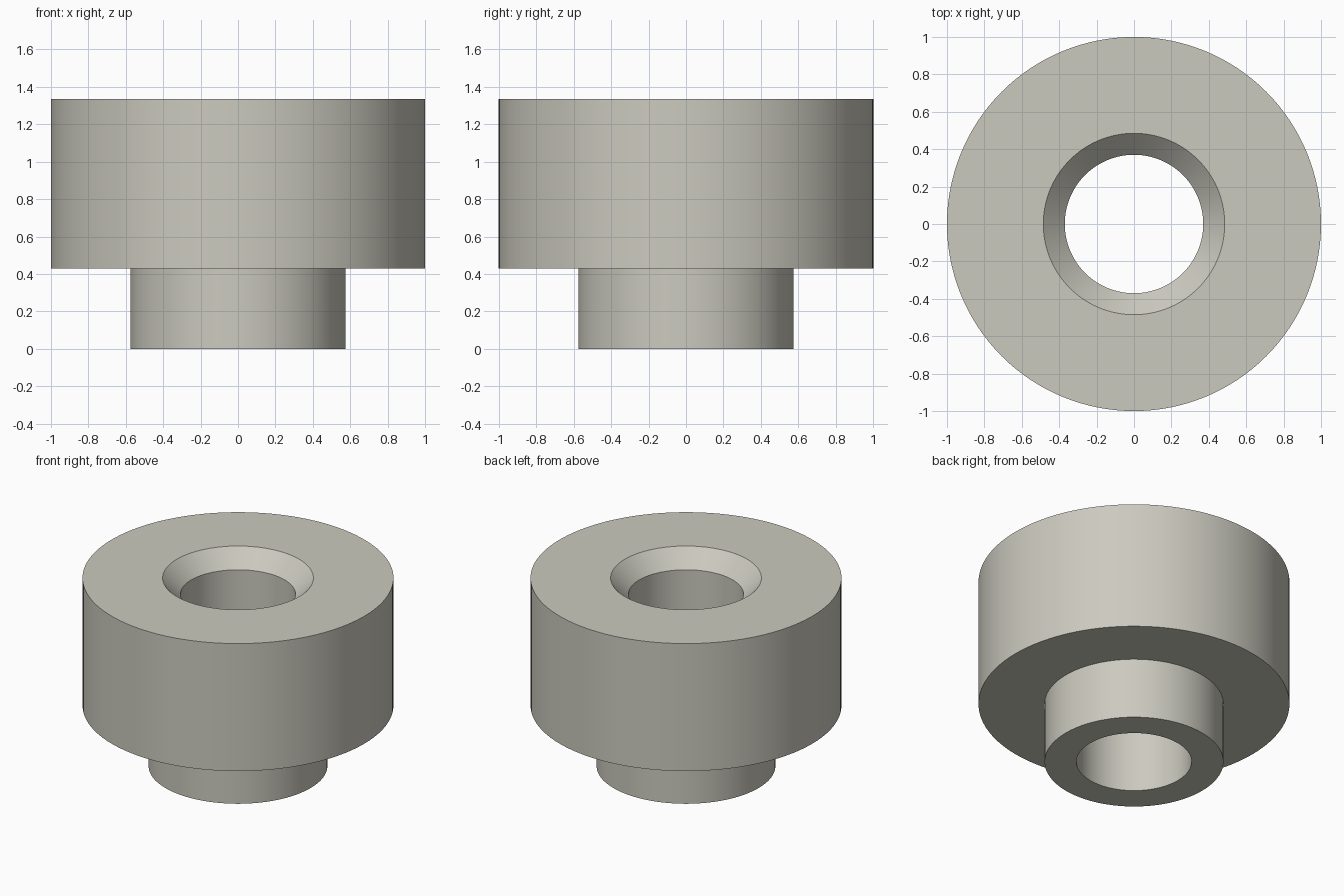
import bpy
import bmesh
import math

cube = bpy.data.objects.get("Cube")
if cube:
    bpy.data.objects.remove(cube, do_unlink=True)

SEGMENTS = 128

# Single warm grey finish
grey = bpy.data.materials.new("warm_grey")
grey.use_nodes = True
colour = (0.60, 0.59, 0.52, 1.0)
grey.diffuse_color = colour
grey.node_tree.nodes["Principled BSDF"].inputs["Base Color"].default_value = colour

# Closed (radius, height) section: stem, wide head, chamfered bore
profile = [
    (0.37, 0.0), (0.575, 0.0), (0.575, 0.43), (1.0, 0.43),
    (1.0, 1.335), (0.485, 1.335), (0.37, 1.22),
]

# Revolve the section around z
bm = bmesh.new()
verts = [bm.verts.new((r, 0, z)) for r, z in profile]
edges = [bm.edges.new((v, verts[(i + 1) % len(verts)])) for i, v in enumerate(verts)]
bmesh.ops.spin(bm, geom=verts + edges, cent=(0, 0, 0), axis=(0, 0, 1),
               angle=math.tau, steps=SEGMENTS, use_merge=True)
bmesh.ops.remove_doubles(bm, verts=bm.verts, dist=0.0001)
bmesh.ops.recalc_face_normals(bm, faces=bm.faces)

mesh = bpy.data.meshes.new("stepped_bushing")
bm.to_mesh(mesh)
bm.free()
mesh.materials.append(grey)
bushing = bpy.data.objects.new("stepped_bushing", mesh)
bpy.context.collection.objects.link(bushing)

# Smooth walls with crisp rims
bpy.ops.object.select_all(action="DESELECT")
bushing.select_set(True)
bpy.context.view_layer.objects.active = bushing
bpy.ops.object.shade_smooth_by_angle(angle=math.radians(30))
